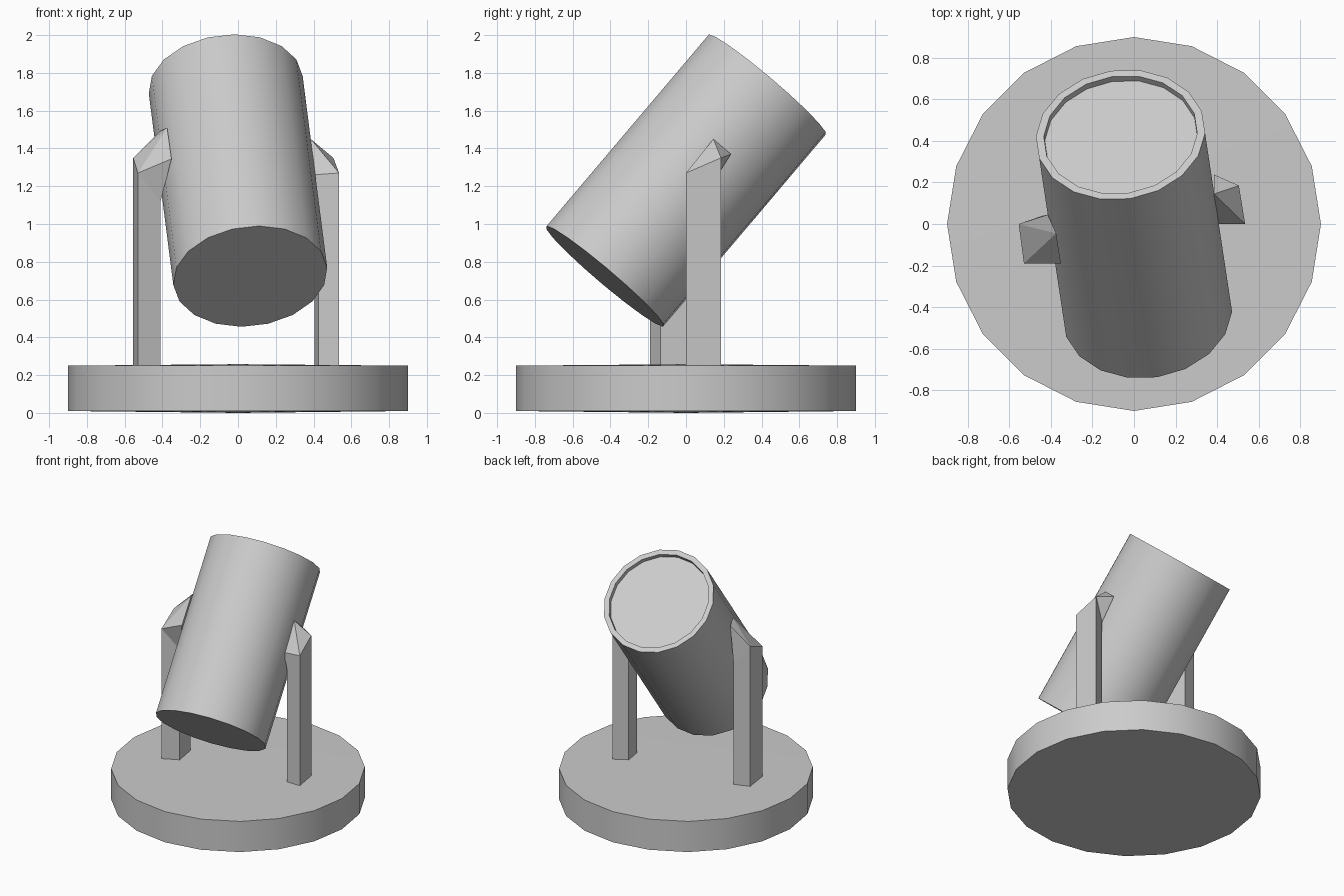
import bpy, bmesh
from math import sin, cos, tau, radians
from mathutils import Vector, Matrix

if "Cube" in bpy.data.objects:
    bpy.data.objects.remove(bpy.data.objects["Cube"])


def finish(bm, name):
    bmesh.ops.recalc_face_normals(bm, faces=bm.faces)
    me = bpy.data.meshes.new(name)
    bm.to_mesh(me)
    bm.free()
    ob = bpy.data.objects.new(name, me)
    bpy.context.collection.objects.link(ob)
    return ob


def lathe(name, profile, sides, phase=0.0, matrix=Matrix()):
    """Revolve (radius, height) pairs; the profile starts and ends on the axis."""
    bm = bmesh.new()
    rings = []
    for r, z in profile:
        if r == 0:
            rings.append([bm.verts.new((0, 0, z))] * sides)
        else:
            angles = [phase + tau * i / sides for i in range(sides)]
            rings.append([bm.verts.new((r * cos(a), r * sin(a), z)) for a in angles])
    for a, b in zip(rings, rings[1:]):
        for i in range(sides):
            j = (i + 1) % sides
            bm.faces.new(dict.fromkeys((a[i], a[j], b[j], b[i])))
    bm.transform(matrix)
    ob = finish(bm, name)
    bpy.ops.object.select_all(action='DESELECT')
    ob.select_set(True)
    bpy.context.view_layer.objects.active = ob
    bpy.ops.object.shade_smooth_by_angle(angle=radians(30))
    return ob


def hull(name, points):
    bm = bmesh.new()
    for p in points:
        bm.verts.new(p)
    res = bmesh.ops.convex_hull(bm, input=bm.verts)
    loose = [v for v in bm.verts if not v.link_faces]
    bmesh.ops.delete(bm, geom=loose, context='VERTS')
    return finish(bm, name)


# Round base, faintly domed top and bottom
lathe("base", [(0, 0), (0.9, 0.01), (0.9, 0.25), (0, 0.258)], 20)

# Tilted barrel with a shallow recess in its upper end
w = Vector((-0.13, 0.86, 1.015)).normalized()
u = Vector((w.y, -w.x, 0)).normalized()
v = w.cross(u)
tilt = Matrix((u, v, w)).transposed().to_4x4()
lathe("barrel", [(0, -0.668), (0.41, -0.668), (0.41, 0.668),
                 (0.372, 0.668), (0.37, 0.635), (0, 0.635)],
      18, radians(10), Matrix.Translation((0, 0, 1.23)) @ tilt)

# Two support posts with slanted brackets: foot corners with top heights, then barrel contacts
supports = {
    "left": ([(-0.53, -0.19, 1.27), (-0.555, 0.0, 1.35),
              (-0.44, 0.04, 1.2), (-0.41, -0.135, 1.12)],
             [(-0.375, -0.045, 1.51), (-0.352, -0.19, 1.345), (-0.415, 0.045, 1.49)]),
    "right": ([(0.535, 0.0, 1.27), (0.505, 0.185, 1.35),
               (0.405, 0.13, 1.2), (0.425, 0.0, 1.13)],
              [(0.385, 0.145, 1.45), (0.385, 0.238, 1.37), (0.395, 0.0, 1.26)]),
}
for side, (tops, contacts) in supports.items():
    hull(side + "_post", [(x, y, 0.2) for x, y, z in tops] + tops)
    hull(side + "_bracket", tops + contacts)
